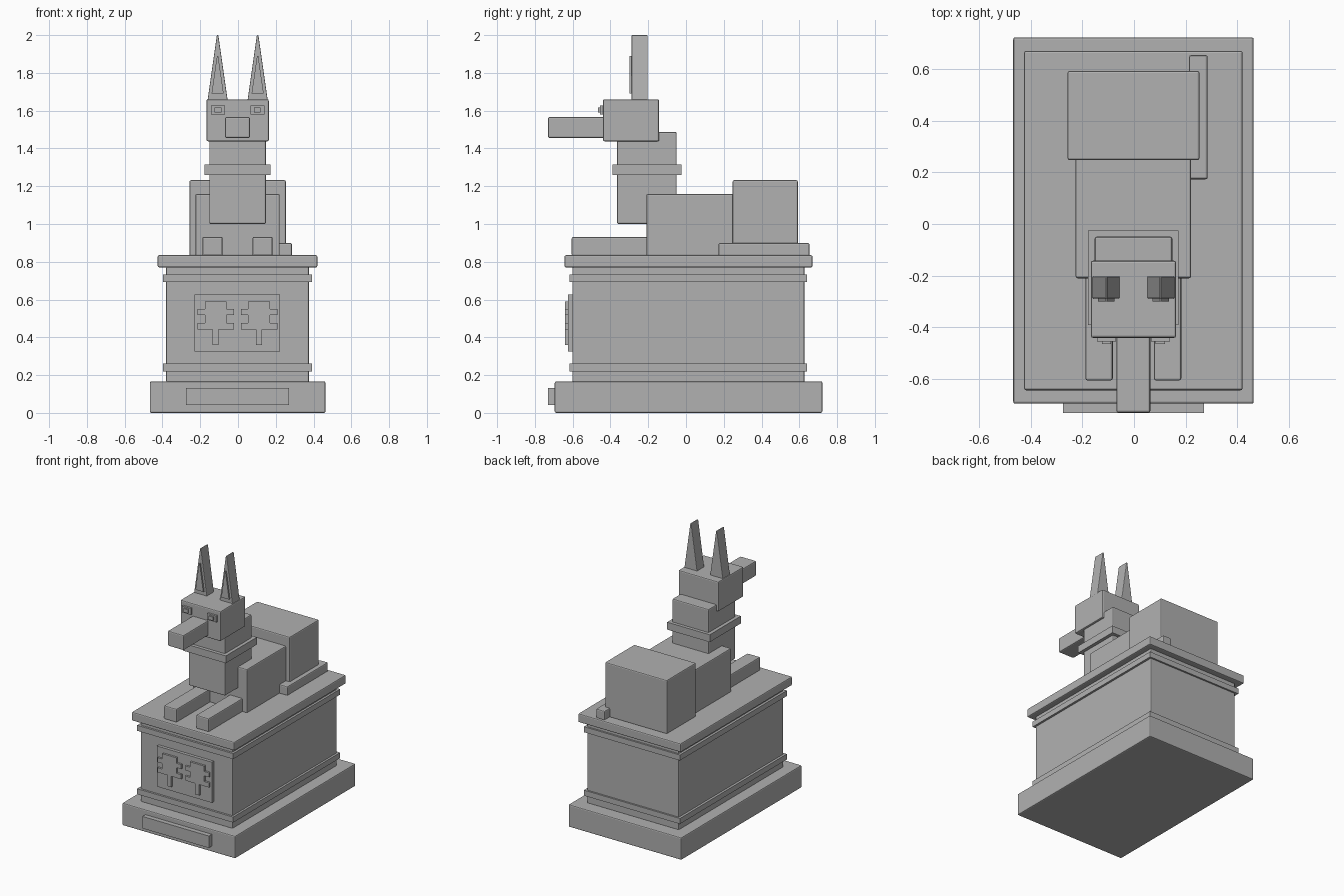
import bpy, bmesh

if "Cube" in bpy.data.objects:
    bpy.data.objects.remove(bpy.data.objects["Cube"])

stone = bpy.data.materials.new("grey stone")
stone.diffuse_color = (0.44, 0.44, 0.44, 1)
stone.use_nodes = True
stone.node_tree.nodes["Principled BSDF"].inputs["Base Color"].default_value = stone.diffuse_color


def finish(name, bm, bevel):
    bmesh.ops.recalc_face_normals(bm, faces=bm.faces)
    me = bpy.data.meshes.new(name)
    bm.to_mesh(me)
    bm.free()
    me.materials.append(stone)
    ob = bpy.data.objects.new(name, me)
    bpy.context.collection.objects.link(ob)
    if bevel:
        mod = ob.modifiers.new("soft edge", 'BEVEL')
        mod.width = bevel
        mod.segments = 2
    return ob


def box(name, x, y, z, bevel=0.0):
    """Box from (min, max) pairs on each axis."""
    bm = bmesh.new()
    bmesh.ops.create_cube(bm, size=1)
    for v in bm.verts:
        v.co = [r[0] if c < 0 else r[1] for c, r in zip(v.co, (x, y, z))]
    return finish(name, bm, bevel)


def spike(name, cx, half, tip, y, z, bevel=0.0):
    """Upright wedge, tapering across x only."""
    bm = bmesh.new()
    bmesh.ops.create_cube(bm, size=1)
    for v in bm.verts:
        h = half if v.co.z < 0 else tip
        v.co = (cx + (h if v.co.x > 0 else -h),
                y[0] if v.co.y < 0 else y[1],
                z[0] if v.co.z < 0 else z[1])
    return finish(name, bm, bevel)


B = 0.008
# Pedestal
box("plinth_base", (-0.467, 0.463), (-0.695, 0.722), (0, 0.167), B)
box("base_plaque", (-0.275, 0.271), (-0.73, -0.68), (0.042, 0.131))
box("pedestal_body", (-0.38, 0.376), (-0.602, 0.627), (0.16, 0.775), B)
box("lower_band", (-0.398, 0.392), (-0.617, 0.64), (0.22, 0.261))
box("upper_band", (-0.398, 0.392), (-0.617, 0.64), (0.692, 0.733))
box("pedestal_cap", (-0.425, 0.42), (-0.643, 0.67), (0.77, 0.835), B)

# Front panel with two raised symbols
box("front_panel", (-0.23, 0.223), (-0.625, -0.59), (0.325, 0.627))
for side, cx in (("left", -0.118), ("right", 0.112)):
    for part, half, z in (("block", 0.058, (0.475, 0.59)),
                          ("crossbar", 0.097, (0.517, 0.55)),
                          ("lower_bar", 0.097, (0.441, 0.475)),
                          ("stem", 0.016, (0.36, 0.445))):
        box(f"{side}_symbol_{part}", (cx - half, cx + half), (-0.64, -0.62), z)

# Reclining animal body
box("torso", (-0.226, 0.221), (-0.21, 0.26), (0.83, 1.158), B)
box("haunches", (-0.257, 0.253), (0.247, 0.592), (0.83, 1.232), B)
box("tail", (0.213, 0.285), (0.173, 0.653), (0.83, 0.9), B)
for side, cx in (("left", -0.135), ("right", 0.13)):
    box(f"{side}_foreleg", (cx - 0.053, cx + 0.053), (-0.605, -0.2), (0.83, 0.932), B)

# Neck, collar and head
box("neck", (-0.152, 0.148), (-0.365, -0.049), (1.0, 1.487), B)
box("collar", (-0.178, 0.173), (-0.39, -0.025), (1.26, 1.315))
box("head", (-0.167, 0.163), (-0.44, -0.142), (1.438, 1.66), B)
box("snout", (-0.068, 0.063), (-0.73, -0.43), (1.455, 1.567), B)

# Eyes and ears
for side, cx, s in (("left", -0.108, -1), ("right", 0.104, 1)):
    ex = cx - s * 0.002
    box(f"{side}_eye", (ex - 0.037, ex + 0.037), (-0.455, -0.435), (1.58, 1.627))
    box(f"{side}_pupil", (ex - 0.018, ex + 0.018), (-0.465, -0.45), (1.59, 1.617))
    spike(f"{side}_ear", cx, 0.054, 0.004, (-0.288, -0.203), (1.65, 2.0), 0.006)
    spike(f"{side}_inner_ear", cx, 0.032, 0.003, (-0.3, -0.28), (1.69, 1.89))
